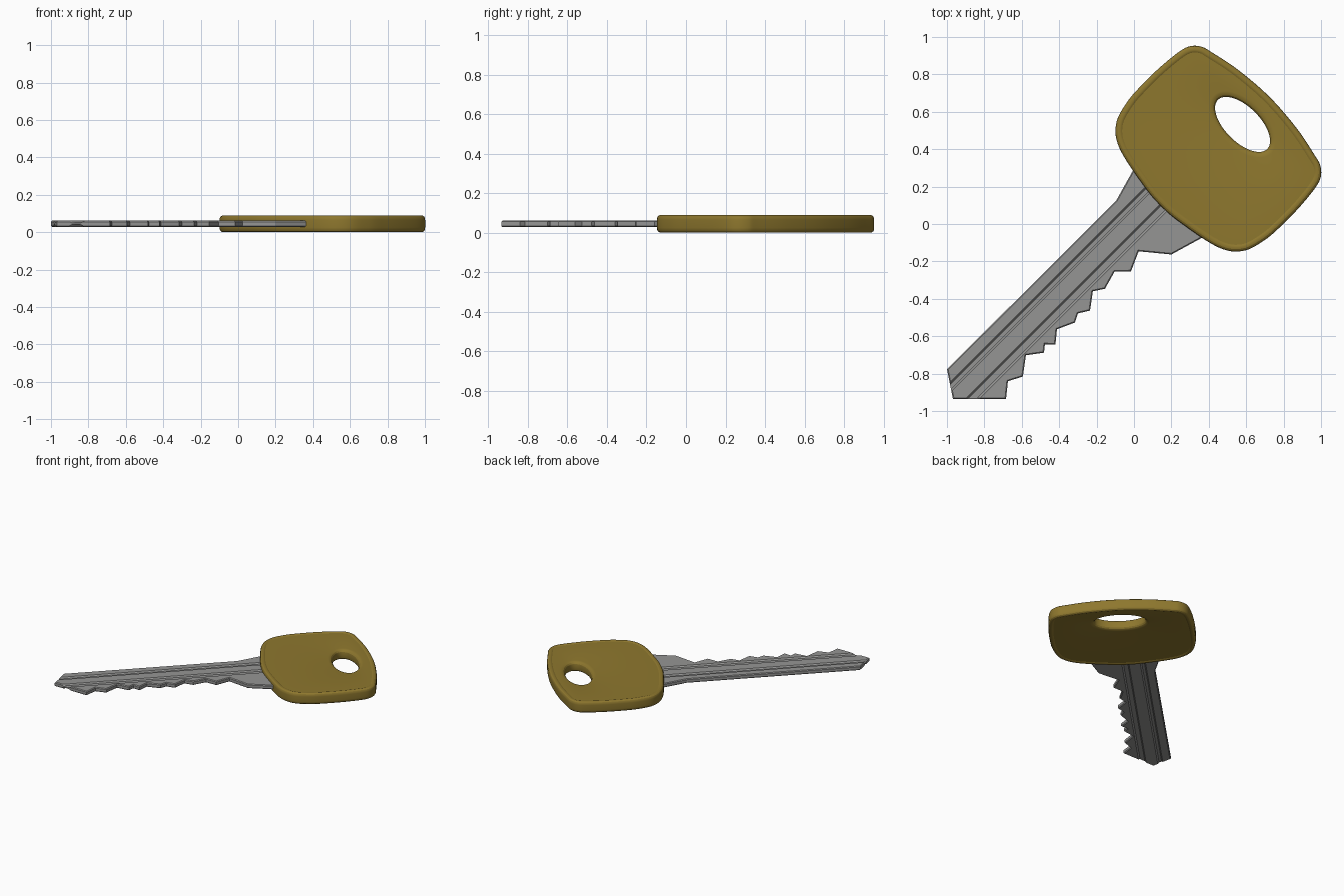
import bpy, bmesh, math
from mathutils import Vector

if "Cube" in bpy.data.objects:
    bpy.data.objects.remove(bpy.data.objects["Cube"])

S = math.sqrt(0.5)
U, V = Vector((S, S, 0)), Vector((-S, S, 0))   # along and across the key
ZC = 0.045                                     # mid height
AXIS = -0.034                                  # centre line of the grip in V


def material(name, rgb):
    m = bpy.data.materials.new(name)
    m.diffuse_color = (*rgb, 1)
    m.use_nodes = True
    m.node_tree.nodes["Principled BSDF"].inputs["Base Color"].default_value = m.diffuse_color
    return m


def finish(bm, name, mat):
    bmesh.ops.recalc_face_normals(bm, faces=bm.faces)
    me = bpy.data.meshes.new(name)
    bm.to_mesh(me)
    bm.free()
    ob = bpy.data.objects.new(name, me)
    bpy.context.collection.objects.link(ob)
    me.materials.append(mat)
    return ob


def smooth(ob, degrees):
    bpy.ops.object.select_all(action='DESELECT')
    ob.select_set(True)
    bpy.context.view_layer.objects.active = ob
    bpy.ops.object.shade_smooth_by_angle(angle=math.radians(degrees))


def closed_spline(pts, steps):
    out, n = [], len(pts)
    for i in range(n):
        a, b, c, d = (pts[(i + k) % n] for k in (-1, 0, 1, 2))
        for s in range(steps):
            t = s / steps
            out.append(0.5 * (2 * b + (c - a) * t + (2 * a - 5 * b + 4 * c - d) * t**2
                              + (3 * b - a - 3 * c + d) * t**3))
    return out


brass = material("dark yellow plastic", (0.27, 0.185, 0.027))
steel = material("grey steel", (0.30, 0.30, 0.295))

# Grip: half outline mirrored, then rounded rings swept from hole to rim
half = [(0.17, 0), (0.18, .131), (.229, .369), (.309, .479), (.434, .521), (.56, .53),
        (.691, .528), (.82, .515), (.884, .494), (.925, .45), (.943, .39), (.977, .22), (.993, 0)]
outline = closed_spline([Vector(p) for p in half] +
                        [Vector((u, -w)) for u, w in half[-2:0:-1]], 6)
N = len(outline)
HOLE = Vector((0.787, 0))


def rim_ring(inset):
    ring = []
    for i, p in enumerate(outline):
        t = (outline[(i + 1) % N] - outline[i - 1]).normalized()
        n = Vector((t.y, -t.x))
        if n.dot(Vector((0.58, 0)) - p) < 0:
            n = -n
        ring.append(p + n * inset)
    return ring


def hole_ring(grow):
    ring = []
    for p in outline:
        d = (p - HOLE).normalized()
        r = 1 / math.hypot(d.x / (0.093 + grow), d.y / (0.186 + grow))
        ring.append(HOLE + d * r)
    return ring


upper = [(hole_ring(d), z) for d, z in
         ((0, .014), (.002, .024), (.009, .033), (.019, .038), (.032, .040))]
upper += [(rim_ring(d), z) for d, z in
          ((.05, .040), (.036, .040), (.030, .0435), (.022, .045), (.013, .0435),
           (.005, .038), (.001, .030), (0, .020))]
section = upper + [(r, -z) for r, z in reversed(upper)]

bm = bmesh.new()
rings = [[bm.verts.new(U * p.x + V * (p.y + AXIS) + Vector((0, 0, ZC + z))) for p in r]
         for r, z in section]
for k in range(len(rings)):
    a, b = rings[k], rings[(k + 1) % len(rings)]
    for i in range(N):
        j = (i + 1) % N
        bm.faces.new((a[i], a[j], b[j], b[i]))
smooth(finish(bm, "grip", brass), 25)

# Blade: toothed outline, extruded, with lengthwise grooves on both sides
T = 0.0165
profile = [(-1, -.777), (-.968, -.935), (-.684, -.935), (-.674, -.841), (-.594, -.815),
           (-.578, -.702), (-.481, -.688), (-.476, -.643), (-.42, -.645), (-.412, -.563),
           (-.316, -.527), (-.30, -.478), (-.235, -.463), (-.22, -.36), (-.155, -.346),
           (-.104, -.255), (-.016, -.253), (.025, -.146), (.2, -.163), (.37, -.07),
           (.48, .10), (.19, .38), (-.005, .287), (-.096, .124)]
bm = bmesh.new()
face = bm.faces.new([bm.verts.new((x, y, ZC - T)) for x, y in profile])
ext = bmesh.ops.extrude_face_region(bm, geom=[face])
for v in ext["geom"]:
    if isinstance(v, bmesh.types.BMVert):
        v.co.z = ZC + T
bmesh.ops.recalc_face_normals(bm, faces=bm.faces)
border = [e for e in bm.edges if abs(e.verts[0].co.z - e.verts[1].co.z) < 1e-5]
bmesh.ops.bevel(bm, geom=border, offset=0.006, segments=1, affect='EDGES')
# groove lines as (V position, depth factor)
grooves = [(.097, 1), (.088, .45), (.068, .45), (.058, 1),
           (-.024, 1), (-.033, .45), (-.065, .45), (-.076, 1)]
for pos, depth in grooves:
    bmesh.ops.bisect_plane(bm, geom=bm.verts[:] + bm.edges[:] + bm.faces[:],
                           plane_co=V * pos, plane_no=V)
for v in bm.verts:
    for pos, depth in grooves:
        if abs(v.co.dot(V) - pos) < 1e-4:
            v.co.z = ZC + (v.co.z - ZC) * depth
finish(bm, "blade", steel)
